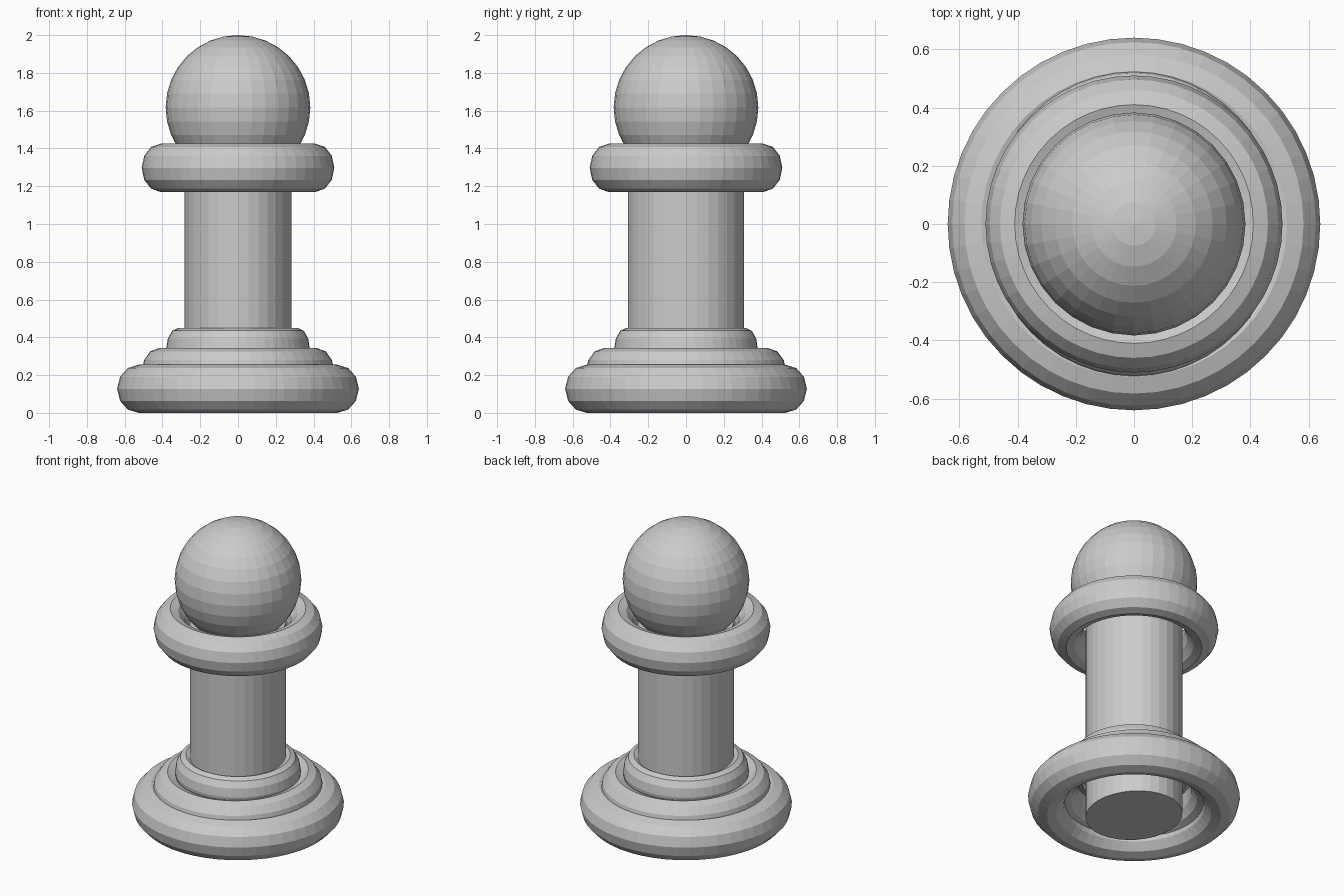
import bpy

if "Cube" in bpy.data.objects:
    bpy.data.objects.remove(bpy.data.objects["Cube"])

grey = bpy.data.materials.new("plain_grey")
grey.diffuse_color = (0.6, 0.6, 0.6, 1.0)
grey.use_nodes = True
grey.node_tree.nodes["Principled BSDF"].inputs["Base Color"].default_value = grey.diffuse_color


def finish(name, scale):
    """Name the new object, bake its scale and colour it (flat faces)."""
    obj = bpy.context.object
    obj.name = name
    obj.scale = scale
    bpy.ops.object.transform_apply(location=False, rotation=False, scale=True)
    obj.data.materials.clear()
    obj.data.materials.append(grey)
    return obj


def ring(name, z, major, minor, half_height, stretch_y=1.0):
    """Hollow ring with an oval cross-section."""
    bpy.ops.mesh.primitive_torus_add(
        major_segments=48, minor_segments=12,
        major_radius=major, minor_radius=minor, location=(0, 0, z))
    finish(name, (1, stretch_y, half_height / minor))


# Stacked base rings and the collar under the head
ring("base_ring", 0.1275, 0.525, 0.115, 0.1275)
ring("middle_ring", 0.215, 0.42, 0.09, 0.1275, 1.04)
ring("upper_ring", 0.34, 0.315, 0.065, 0.11)
ring("collar_ring", 1.2975, 0.41, 0.10, 0.1275)

# Slightly oval stem reaching from the ground into the head
stem_top = 1.33
bpy.ops.mesh.primitive_cylinder_add(
    vertices=32, radius=1, depth=stem_top, location=(0, 0, stem_top / 2))
finish("stem", (0.282, 0.308, 1))

# Ball head
bpy.ops.mesh.primitive_uv_sphere_add(
    segments=32, ring_count=16, radius=1, location=(0, 0, 1.617))
finish("head", (0.383, 0.383, 0.383))
